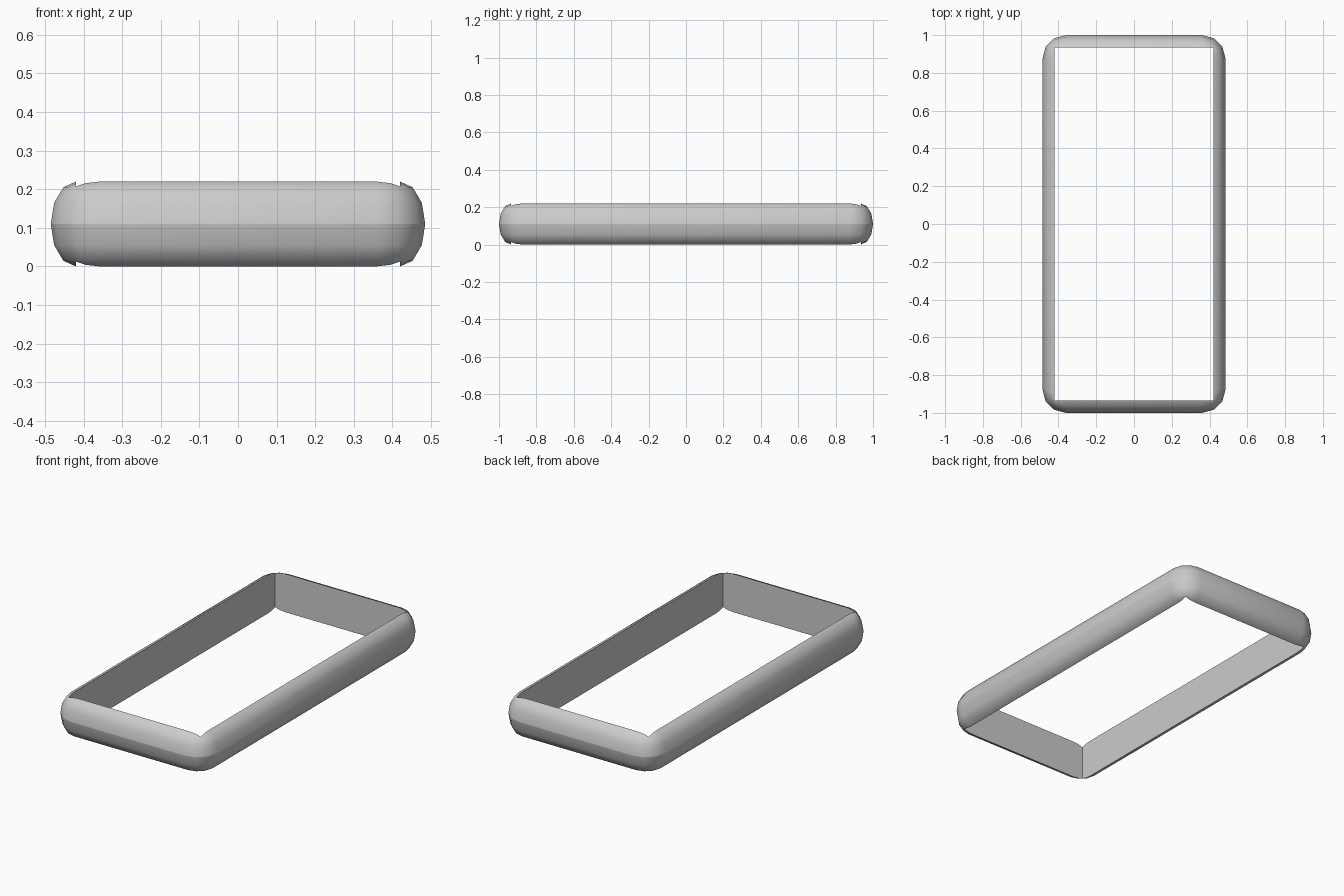
import bpy, bmesh
from math import sin, cos, pi

old = bpy.data.objects.get("Cube")
if old:
    bpy.data.objects.remove(old, do_unlink=True)

HALF_X, HALF_Y, HALF_Z = 0.485, 1.0, 0.11
CORNER, LIP = 0.125, 0.0655
STEPS = 3

grey = bpy.data.materials.new("soft grey")
grey.use_nodes = True
colour = (0.6, 0.6, 0.6, 1)
grey.diffuse_color = colour
grey.node_tree.nodes["Principled BSDF"].inputs["Base Color"].default_value = colour


def rounded_ring(bm, inset, z):
    """Rounded rectangle of vertices, pulled in by inset."""
    r = CORNER - inset
    ring = []
    for quarter, (sx, sy) in enumerate([(1, 1), (-1, 1), (-1, -1), (1, -1)]):
        for i in range(STEPS + 1):
            a = (quarter + i / STEPS) * pi / 2
            ring.append(bm.verts.new((sx * (HALF_X - CORNER) + r * cos(a),
                                      sy * (HALF_Y - CORNER) + r * sin(a), z)))
    return ring


# Bumper frame: rounded slab lofted from stacked rings
bm = bmesh.new()
rings = []
for k in range(-STEPS, STEPS + 1):
    a = k / STEPS * pi / 2
    rings.append(rounded_ring(bm, LIP * (1 - cos(a)), HALF_Z * (1 + sin(a))))
for low, high in zip(rings, rings[1:]):
    n = len(low)
    for i in range(n):
        j = (i + 1) % n
        bm.faces.new((low[i], low[j], high[j], high[i]))
bm.faces.new(rings[0][::-1])
bm.faces.new(rings[-1])
mesh = bpy.data.meshes.new("bumper_frame")
bm.to_mesh(mesh)
bm.free()
frame = bpy.data.objects.new("bumper_frame", mesh)
bpy.context.collection.objects.link(frame)
mesh.materials.append(grey)

# Rectangular opening cut straight through
bpy.ops.mesh.primitive_cube_add(size=2, location=(0, 0, HALF_Z))
cutter = bpy.context.object
cutter.name = "opening_cutter"
cutter.scale = (0.42, 0.935, 0.5)
cutter.data.materials.append(grey)
cutter.hide_render = True

bpy.ops.object.select_all(action='DESELECT')
frame.select_set(True)
bpy.context.view_layer.objects.active = frame
cut = frame.modifiers.new("opening", 'BOOLEAN')
cut.operation = 'DIFFERENCE'
cut.solver = 'EXACT'
cut.object = cutter
bpy.ops.object.modifier_apply(modifier=cut.name)
bpy.data.objects.remove(cutter, do_unlink=True)

# Smooth outside, with a crease along the middle seam
bpy.ops.object.shade_smooth_by_angle(angle=0.7)
for edge in frame.data.edges:
    if all(abs(frame.data.vertices[v].co.z - HALF_Z) < 1e-4 for v in edge.vertices):
        edge.use_edge_sharp = True
